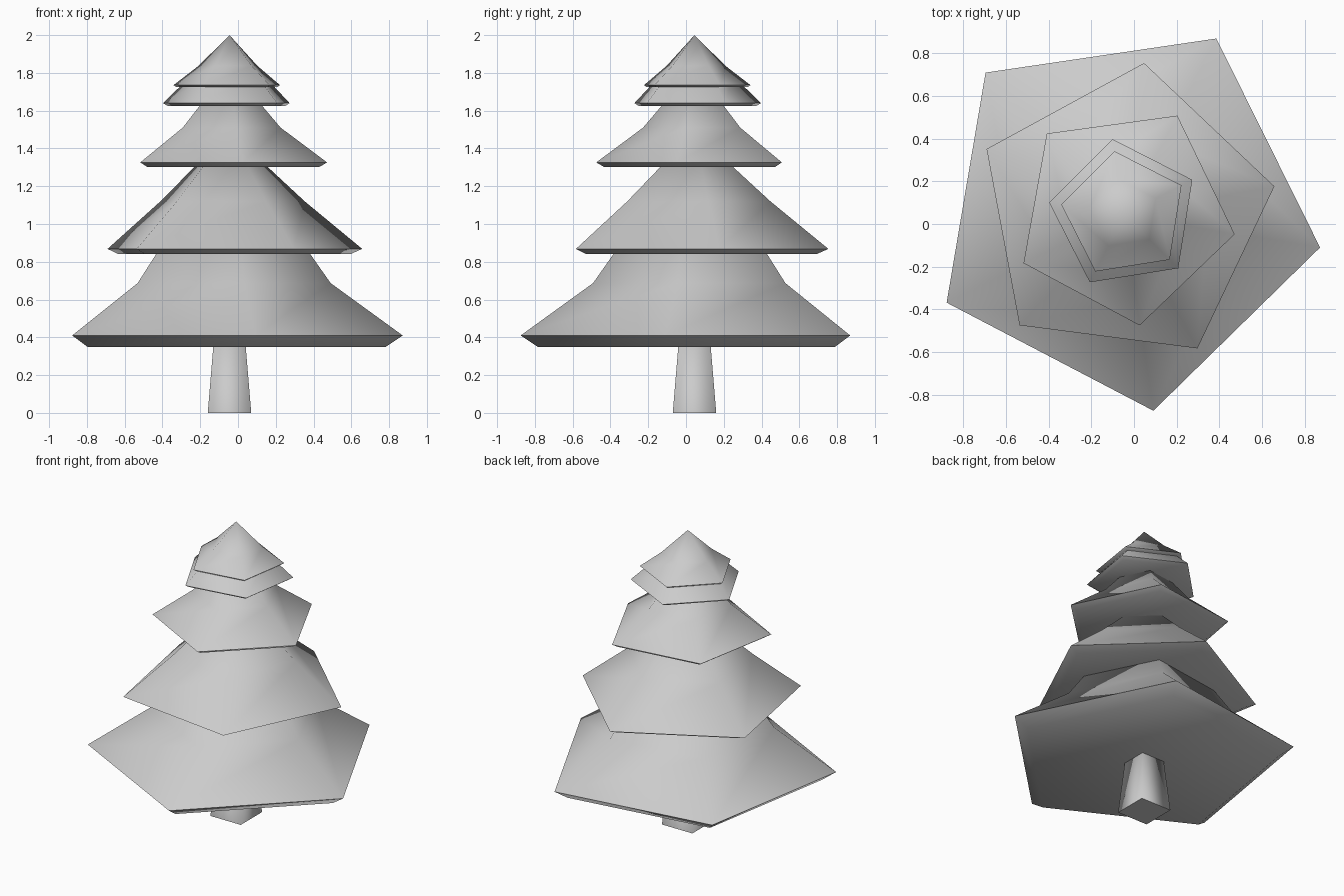
import bpy, bmesh
from math import cos, sin, radians, pi

if "Cube" in bpy.data.objects:
    bpy.data.objects.remove(bpy.data.objects["Cube"])

CX, CY = -0.045, 0.045   # tree axis


def lathe(name, sides, turn, profile, smooth):
    """Stack of (radius, z) polygon rings; radius 0 closes in a point."""
    bm = bmesh.new()
    rings = []
    for r, z in profile:
        if r == 0:
            rings.append([bm.verts.new((CX, CY, z))])
        else:
            rings.append([bm.verts.new((CX + r * cos(radians(turn) + 2 * pi * i / sides),
                                        CY + r * sin(radians(turn) + 2 * pi * i / sides), z))
                          for i in range(sides)])
    for a, b in zip(rings, rings[1:]):
        for i in range(sides):
            j = (i + 1) % sides
            if len(b) == 1:
                bm.faces.new((a[i], a[j], b[0]))
            else:
                bm.faces.new((a[i], a[j], b[j], b[i]))
    bm.faces.new(rings[0][::-1])
    if len(rings[-1]) > 1:
        bm.faces.new(rings[-1])
    bmesh.ops.recalc_face_normals(bm, faces=bm.faces)
    me = bpy.data.meshes.new(name)
    bm.to_mesh(me)
    bm.free()
    ob = bpy.data.objects.new(name, me)
    bpy.context.collection.objects.link(ob)
    bpy.ops.object.select_all(action='DESELECT')
    ob.select_set(True)
    bpy.context.view_layer.objects.active = ob
    bpy.ops.object.shade_smooth_by_angle(angle=radians(smooth))
    return ob


# Square tapered trunk
lathe("trunk", 4, 45, [(0.115 * 2 ** 0.5, 0), (0.085 * 2 ** 0.5, 0.36)], 92)

# Five-sided branch tiers: turn, underside, rim, shoulder, tip height
tiers = [
    (-9.6, (0.84, 0.35), (0.93, 0.41), (0.543, 0.687), 1.45),
    (10.6, (0.65, 0.84), (0.715, 0.868), (0.405, 1.12), 1.49),
    (-10.2, (0.485, 1.303), (0.525, 1.326), (0.275, 1.51), 1.83),
    (27.0, (0.33, 1.624), (0.357, 1.64), (0.205, 1.785), 1.93),
    (27.0, (0.285, 1.725), (0.30, 1.735), (0.165, 1.838), 2.0),
]
for n, (turn, under, rim, shoulder, tip) in enumerate(tiers, 1):
    lathe(f"branch_tier_{n}", 5, turn, [under, rim, shoulder, (0, tip)], 80)
